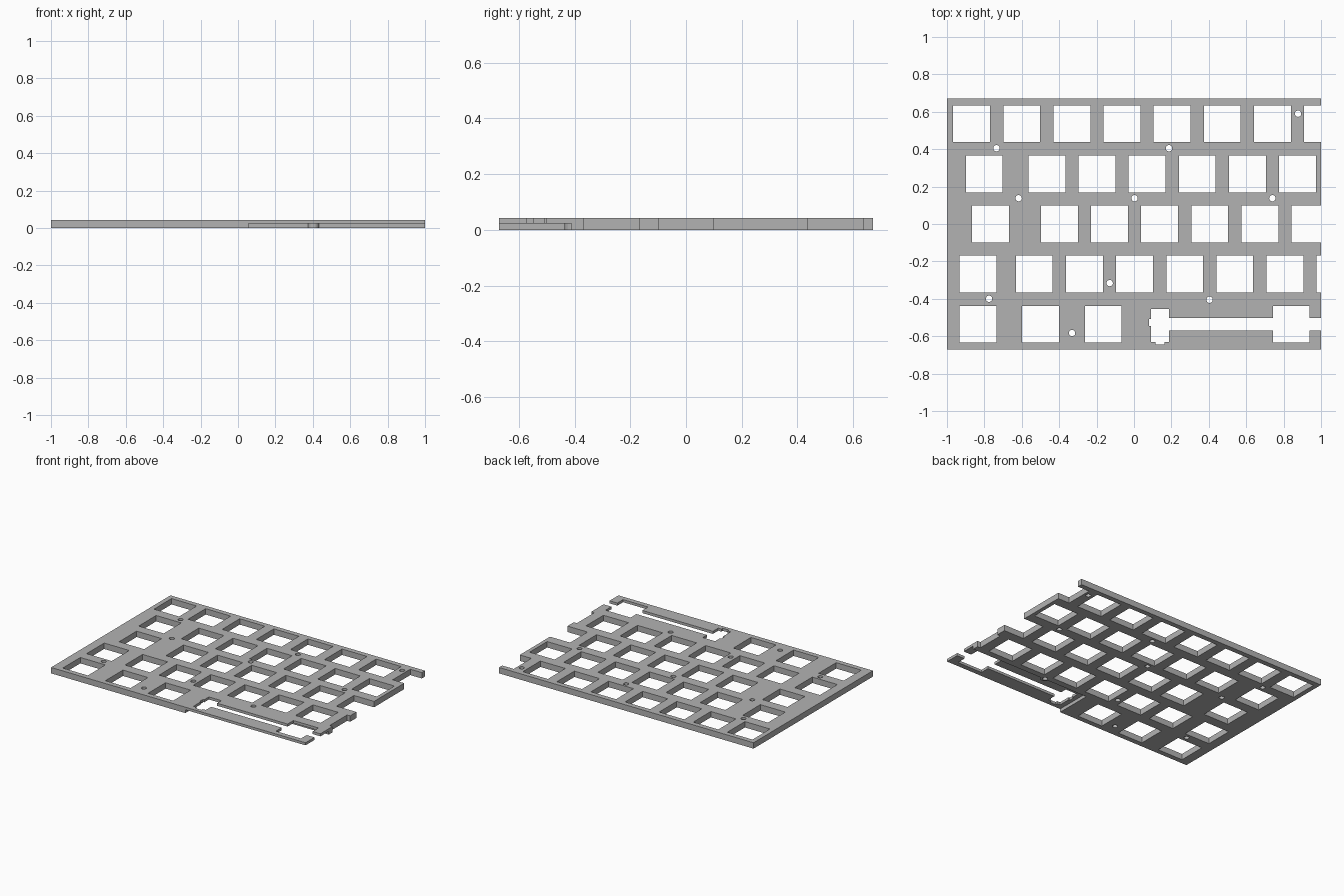
import bpy, bmesh
from math import cos, sin, pi, sqrt, asin

cube = bpy.data.objects.get("Cube")
if cube:
    bpy.data.objects.remove(cube)

U = 0.268            # key pitch
HALF = 0.0985        # half of a switch opening
TOP = 0.042          # plate thickness
STEP = 0.0235        # height of the underside recess
BACK = 0.67

metal = bpy.data.materials.new("plate grey")
metal.use_nodes = True
grey = (0.45, 0.45, 0.45, 1)
metal.diffuse_color = grey
metal.node_tree.nodes["Principled BSDF"].inputs["Base Color"].default_value = grey


def prism(bm, outline, z0, z1):
    """Extrude a counter-clockwise outline between two heights."""
    face = bm.faces.new([bm.verts.new((x, y, z0)) for x, y in outline])
    new = bmesh.ops.extrude_face_region(bm, geom=[face], use_keep_orig=True)
    for v in new["geom"]:
        if isinstance(v, bmesh.types.BMVert):
            v.co.z = z1


def rect(x0, x1, y0, y1):
    return [(x0, y0), (x1, y0), (x1, y1), (x0, y1)]


def solid(name, outlines, z0, z1):
    bm = bmesh.new()
    for outline in outlines:
        prism(bm, outline, z0, z1)
    bmesh.ops.recalc_face_normals(bm, faces=bm.faces)
    mesh = bpy.data.meshes.new(name)
    bm.to_mesh(mesh)
    bm.free()
    obj = bpy.data.objects.new(name, mesh)
    bpy.context.collection.objects.link(obj)
    mesh.materials.append(metal)
    return obj


plate = solid("switch_plate", [rect(-1, 1, -BACK, BACK)], 0, TOP)

# Switch openings: key centres per row, in key widths from the left edge
rows = [
    [0.5 + i for i in range(8)],
    [0.75] + [2 + i for i in range(6)],
    [0.875] + [2.25 + i for i in range(6)],
    [0.625] + [1.75 + i for i in range(7)],
    [0.625, 1.875, 3.125],
]
openings = []
for r, keys in enumerate(rows):
    y = (2 - r) * U
    for k in keys:
        x = -1.002 + k * U
        openings.append(rect(x - HALF, x + HALF, y - HALF, y + HALF))

# Round mounting holes
boss = (0.404, -0.405)
holes = [(-0.735, 0.405), (0.187, 0.405), (0.877, 0.59), (-0.617, 0.138),
         (0.003, 0.138), (0.74, 0.138), (-0.775, -0.4), (-0.13, -0.316),
         boss, (-0.331, -0.583)]
for x, y in holes:
    openings.append([(x + 0.017 * cos(i * pi / 12), y + 0.017 * sin(i * pi / 12))
                     for i in range(24)])

# Wide key opening with its stabiliser slot, running out of the right edge
ya, yb = -0.503, -0.57
low, high = -2 * U - HALF, -2 * U + HALF
wide_key = [
    (0.09, -0.63), (0.114, -0.63), (0.114, -0.645), (0.163, -0.645),
    (0.163, -0.63), (0.188, -0.63), (0.188, yb), (0.742, yb), (0.742, low),
    (0.939, low), (0.939, yb), (1.1, yb), (1.1, ya), (0.939, ya),
    (0.939, high), (0.742, high), (0.742, ya), (0.188, ya),
    (0.188, -0.455), (0.09, -0.455), (0.09, -0.507), (0.08, -0.507),
    (0.08, -0.545), (0.09, -0.545),
]

# Underside recess, leaving a rounded boss around one mounting hole
edge, radius = -0.41, 0.03
tilt = asin((boss[1] - edge) / radius)
arc = [-tilt - (pi - 2 * tilt) * i / 12 for i in range(13)]
recess = [(0.055, -0.7), (1.1, -0.7), (1.1, edge)]
recess += [(boss[0] + radius * cos(a), boss[1] + radius * sin(a)) for a in arc]
recess += [(0.055, edge)]

cutters = [
    solid("opening_cutter", openings, -0.1, 0.1),
    solid("wide_key_cutter", [wide_key], -0.1, 0.1),
    solid("recess_cutter", [recess], -0.1, STEP),
]
for cutter in cutters:
    cutter.hide_render = True
    mod = plate.modifiers.new(cutter.name, "BOOLEAN")
    mod.operation = "DIFFERENCE"
    mod.solver = "EXACT"
    mod.object = cutter

# Bake the cuts into the plate and drop the cutters
graph = bpy.context.evaluated_depsgraph_get()
cut_mesh = bpy.data.meshes.new_from_object(plate.evaluated_get(graph))
plate.modifiers.clear()
plate.data = cut_mesh
for cutter in cutters:
    bpy.data.objects.remove(cutter)
